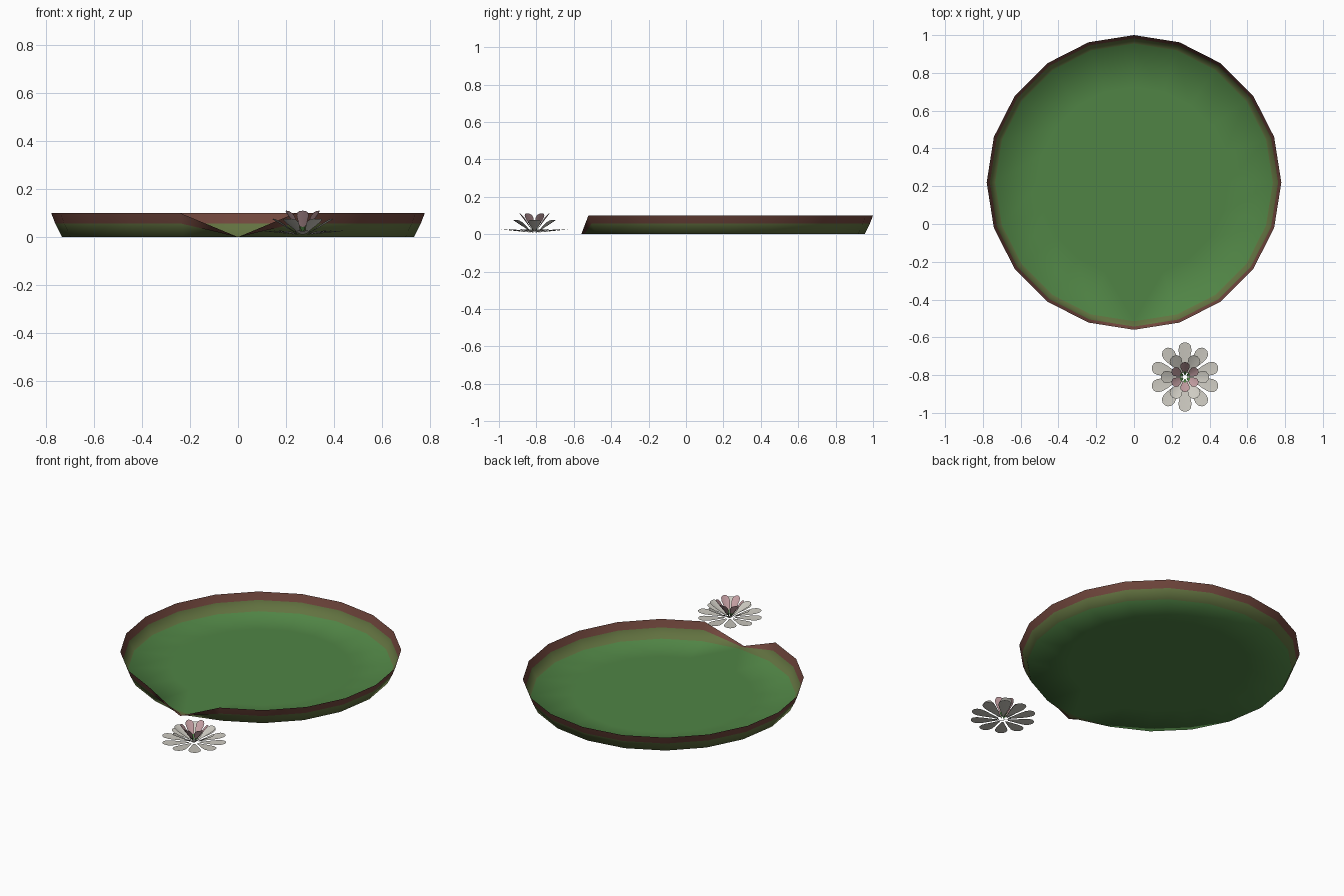
import bpy, bmesh
from math import sin, cos, pi, radians
from mathutils import Vector

cube = bpy.data.objects.get("Cube")
if cube:
    bpy.data.objects.remove(cube, do_unlink=True)


def material(name, rgb):
    """Material from 0-255 sRGB values."""
    color = [(c / 255 / 12.92 if c < 11 else ((c / 255 + 0.055) / 1.055) ** 2.4) for c in rgb] + [1]
    mat = bpy.data.materials.new(name)
    mat.use_nodes = True
    mat.diffuse_color = color
    bsdf = mat.node_tree.nodes["Principled BSDF"]
    bsdf.inputs["Base Color"].default_value = color
    bsdf.inputs["Roughness"].default_value = 0.9
    return mat


LEAF = material("leaf green", (80, 132, 69))
OLIVE = material("olive green", (98, 114, 64))
BROWN = material("rim brown", (112, 70, 60))
WHITE = material("petal white", (206, 203, 194))
PINK = material("petal pink", (200, 162, 166))


def finish(bm, name, mats):
    mesh = bpy.data.meshes.new(name)
    bm.to_mesh(mesh)
    bm.free()
    for mat in mats:
        mesh.materials.append(mat)
    for poly in mesh.polygons:
        poly.use_smooth = True
    obj = bpy.data.objects.new(name, mesh)
    bpy.context.collection.objects.link(obj)
    return obj


# Lily pad: thin round sheet with an upturned rim, notched at the front
def lily_pad(center, sides, profile):
    bm = bmesh.new()
    rings = []
    for radius, z, _ in profile:
        ring = []
        for i in range(sides):
            a = 2 * pi * i / sides - pi / 2
            height = 0 if i == 0 else z
            ring.append(bm.verts.new((center[0] + radius * cos(a), center[1] + radius * sin(a), height)))
        rings.append(ring)
    bm.faces.new(rings[0])
    for k in range(1, len(rings)):
        inner, outer = rings[k - 1], rings[k]
        for i in range(sides):
            j = (i + 1) % sides
            # split the quads so the notch folds stay symmetrical
            if i == 0:
                tris = [(inner[i], outer[i], inner[j]), (outer[i], outer[j], inner[j])]
            elif j == 0:
                tris = [(inner[i], outer[j], inner[j]), (inner[i], outer[i], outer[j])]
            else:
                tris = [(inner[i], outer[i], outer[j], inner[j])]
            for verts in tris:
                bm.faces.new(verts).material_index = profile[k][2]
    return finish(bm, "lily_pad", [LEAF, OLIVE, BROWN])


# each ring: radius, height, colour of the band that ends there
lily_pad((0, 0.22), 20, [(0.5, 0, 0), (0.735, 0, 0), (0.763, 0.056, 1), (0.78, 0.1, 2)])


# Flower: layers of separate cupped petals
OUTLINE = [(0, 0.14), (0.25, 0.45), (0.5, 0.8), (0.72, 1), (0.88, 0.88), (0.97, 0.5)]


def petal_layer(name, count, start, base, tip, width, cup, mats):
    """base and tip are (radius, height); cup lifts the petal edges."""
    bm = bmesh.new()
    origin = Vector((0.27, -0.81, 0))
    for n in range(count):
        a = radians(start) + 2 * pi * n / count
        out, side = Vector((cos(a), sin(a), 0)), Vector((-sin(a), cos(a), 0))
        low = origin + out * base[0] + Vector((0, 0, base[1]))
        high = origin + out * tip[0] + Vector((0, 0, tip[1]))
        along = high - low
        normal = along.cross(side).normalized()
        rows = []
        for t, w in OUTLINE:
            mid = low + along * t
            half = side * (w * width / 2)
            lift = normal * (cup * w)
            rows.append([bm.verts.new(p) for p in (mid - half + lift, mid, mid + half + lift)])
        for k in range(len(rows) - 1):
            for c in range(2):
                face = bm.faces.new((rows[k][c], rows[k + 1][c], rows[k + 1][c + 1], rows[k][c + 1]))
                face.material_index = 0 if k > 0 else len(mats) - 1
        end = bm.verts.new(high)
        for c in range(2):
            bm.faces.new((rows[-1][c], end, rows[-1][c + 1]))
    return finish(bm, name, mats)


petal_layer("outer_petals", 10, 90, (0.03, 0.01), (0.184, 0.026), 0.07, 0.002, [WHITE])
petal_layer("middle_petals", 6, 60, (0.025, 0.015), (0.128, 0.075), 0.066, 0.008, [WHITE])
petal_layer("inner_petals", 6, 90, (0.012, 0.02), (0.08, 0.11), 0.05, 0.007, [PINK, LEAF])
